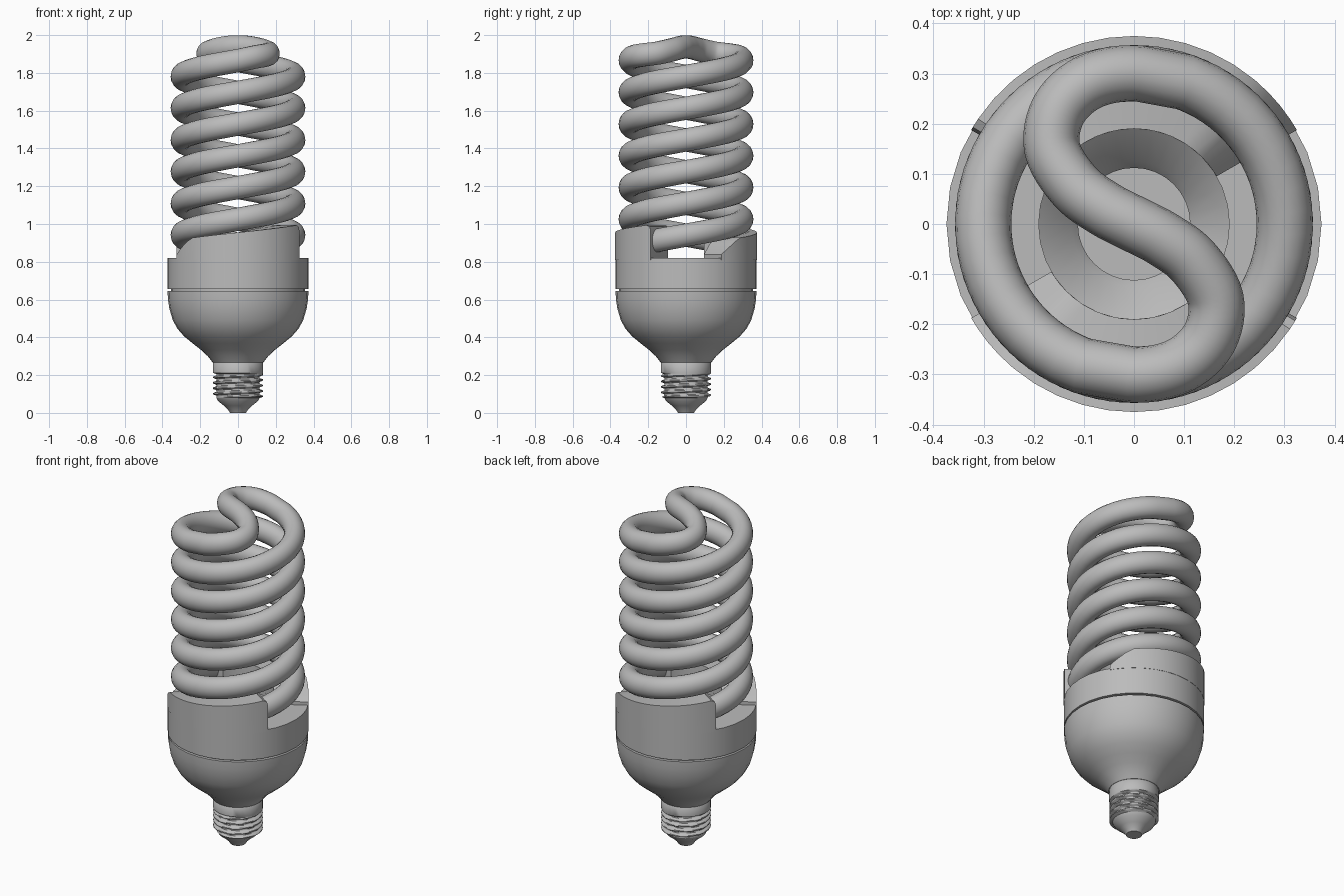
import bpy, bmesh, math
from mathutils import Vector

if "Cube" in bpy.data.objects:
    bpy.data.objects.remove(bpy.data.objects["Cube"])

grey = bpy.data.materials.new("light_grey")
grey.diffuse_color = (0.5, 0.5, 0.5, 1)
grey.use_nodes = True
grey.node_tree.nodes["Principled BSDF"].inputs["Base Color"].default_value = grey.diffuse_color
SEG = 32


def finish(name, bm, angle=35):
    bmesh.ops.remove_doubles(bm, verts=bm.verts, dist=1e-5)
    bmesh.ops.recalc_face_normals(bm, faces=bm.faces)
    me = bpy.data.meshes.new(name)
    bm.to_mesh(me)
    bm.free()
    me.materials.append(grey)
    ob = bpy.data.objects.new(name, me)
    bpy.context.collection.objects.link(ob)
    bpy.ops.object.select_all(action='DESELECT')
    ob.select_set(True)
    bpy.context.view_layer.objects.active = ob
    bpy.ops.object.shade_smooth_by_angle(angle=math.radians(angle))
    return ob


def skin(bm, rows, closed_rows=False, caps=True):
    """Join rings of points with quads; optionally cap or close the run."""
    vs = [[bm.verts.new(p) for p in r] for r in rows]
    n = len(vs)
    for i in range(n if closed_rows else n - 1):
        a, b = vs[i], vs[(i + 1) % n]
        for j in range(len(a)):
            k = (j + 1) % len(a)
            bm.faces.new((a[j], a[k], b[k], b[j]))
    if caps and not closed_rows:
        bm.faces.new(vs[0][::-1])
        bm.faces.new(vs[-1])


def ring(r, z, n=SEG):
    return [(r * math.cos(2 * math.pi * j / n), r * math.sin(2 * math.pi * j / n), z) for j in range(n)]


def lathe(name, profile, closed=True):
    bm = bmesh.new()
    skin(bm, [ring(r, z) for r, z in profile], closed, caps=False)
    return finish(name, bm)


# Double spiral glass tube, crossing over in an S at the top
R, PITCH, Z_END = 0.301, 0.336, 1.865


def helix(deg):
    a = math.radians(deg)
    return Vector((R * math.cos(a), R * math.sin(a), Z_END - PITCH * (270 - deg) / 360))


def catmull(p, steps=6):
    out = []
    for i in range(1, len(p) - 2):
        a, b, c, d = p[i - 1:i + 3]
        for s in range(steps):
            t = s / steps
            out.append(0.5 * (2 * b + (c - a) * t + (2 * a - 5 * b + 4 * c - d) * t * t
                              + (3 * b - a - 3 * c + d) * t ** 3))
    return out


def turned(pts):
    return [Vector((-p.x, -p.y, p.z)) for p in reversed(pts)]


coil = [helix(d) for d in range(-758, 260, 8)]
bend = [helix(250), helix(270)] + [Vector(p) for p in (
    (0.09, -0.283, 1.884), (0.150, -0.228, 1.895), (0.163, -0.150, 1.905),
    (0.118, -0.075, 1.922), (0.058, -0.030, 1.934))]
cross = catmull(bend + [Vector((0, 0, 1.938))] + turned(bend))
path = coil + cross + turned([helix(270)]) + turned(coil)
# drop samples that overlap where coil and crossing meet
path = coil[:-1] + cross + turned(coil[:-1] + [helix(269)])

bm = bmesh.new()
rows = []
for i, p in enumerate(path):
    t = (path[min(i + 1, len(path) - 1)] - path[max(i - 1, 0)]).normalized()
    side = t.cross(Vector((0, 0, 1))).normalized()
    up = side.cross(t)
    rows.append([p + side * 0.056 * math.cos(a) + up * 0.062 * math.sin(a)
                 for a in (2 * math.pi * k / 18 for k in range(18))])
skin(bm, rows)
finish("spiral_tube", bm, 60)

# Upper collar with a deck and central opening
lathe("upper_collar", [(0.19, 0.82), (0.374, 0.82), (0.374, 0.656), (0.355, 0.656),
                       (0.355, 0.80), (0.19, 0.80)])

# Raised ramps that hold the tube ends, one front and one back
for name, turn in (("front_ramp", 0), ("back_ramp", 180)):
    bm = bmesh.new()
    rows = []
    for d in [-150, -146, -141, -136] + list(range(-130, -35, 8)) + [-34, -31, -30]:
        top = 0.955 + 0.25 * (d + 90) / 360
        top = 0.825 + (top - 0.825) * min(1, (d + 152) / 20) ** 0.8
        top -= {-31: 0.010, -30: 0.03}.get(d, 0)
        a = math.radians(d + turn)
        rows.append([(r * math.cos(a), r * math.sin(a), z) for r, z in
                     ((0.19, 0.81), (0.375, 0.81), (0.375, top), (0.19, top))])
    skin(bm, rows)
    finish(name, bm)

# Lower bowl, a thin shell narrowing to the neck
lathe("lower_bowl", [(0.355, 0.655), (0.355, 0.646), (0.373, 0.646), (0.371, 0.60), (0.363, 0.55),
                     (0.345, 0.49), (0.320, 0.445), (0.285, 0.405), (0.240, 0.368), (0.195, 0.333),
                     (0.160, 0.300), (0.135, 0.268), (0.112, 0.268), (0.125, 0.285),
                     (0.185, 0.345), (0.275, 0.415), (0.335, 0.49), (0.355, 0.58)])

# Screw cap with a helical thread
bm = bmesh.new()
rows = [ring(0.125, 0.275), ring(0.133, 0.268), ring(0.133, 0.212)]
z0, z1, pitch = 0.205, 0.085, 0.029
N = 36
for i in range(N + 1):
    z = z0 + (z1 - z0) * i / N
    row = []
    for j in range(SEG):
        a = 2 * math.pi * j / SEG
        wave = math.cos(2 * math.pi * z / pitch - a)
        r = 0.122 + 0.011 * max(-0.7, min(0.9, 1.5 * wave))
        row.append((r * math.cos(a), r * math.sin(a), z))
    rows.append(row)
rows.append(ring(0.114, 0.078))
skin(bm, rows, caps=False)
finish("screw_cap", bm, 50)

# Insulator cone and contact tip
bm = bmesh.new()
skin(bm, [ring(r, z) for r, z in ((0.114, 0.078), (0.105, 0.062), (0.075, 0.038),
                                  (0.052, 0.016), (0.042, 0.0))])
finish("contact_tip", bm)
